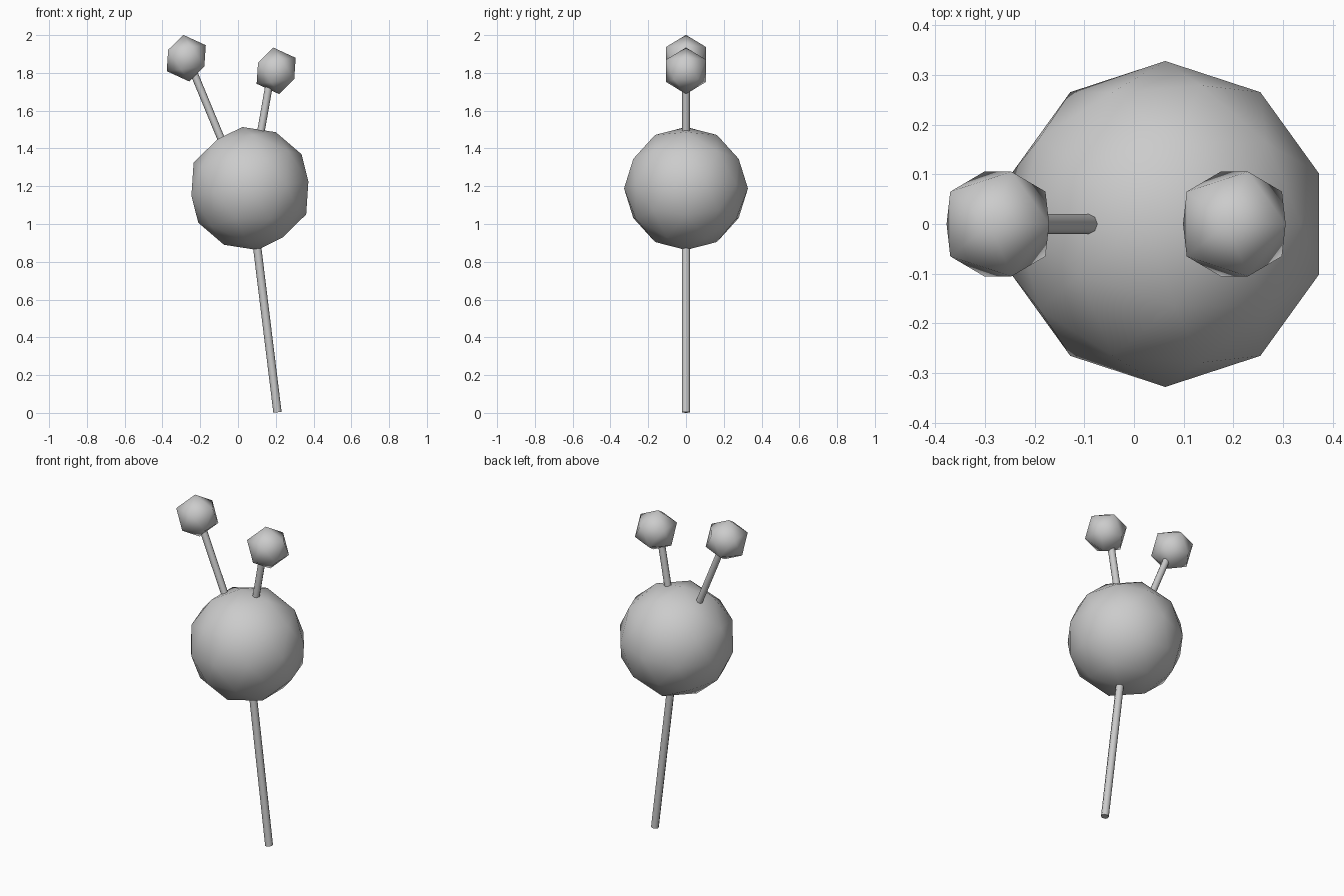
import bpy, math
from mathutils import Vector

if "Cube" in bpy.data.objects:
    bpy.data.objects.remove(bpy.data.objects["Cube"])

TILT = math.radians(-7)  # the whole figure leans to the left


def ball(name, x, z, radius, subdivisions):
    bpy.ops.mesh.primitive_ico_sphere_add(
        subdivisions=subdivisions, radius=radius,
        location=(x, 0, z), rotation=(0, TILT, 0))
    bpy.context.object.name = name
    bpy.ops.object.shade_smooth()


def rod(name, start, end, radius):
    a, b = Vector((start[0], 0, start[1])), Vector((end[0], 0, end[1]))
    d = b - a
    bpy.ops.mesh.primitive_cylinder_add(
        vertices=8, radius=radius, depth=d.length, location=(a + b) / 2,
        rotation=(0, math.atan2(d.x, d.z), 0))
    bpy.context.object.name = name
    bpy.ops.object.shade_smooth_by_angle(angle=math.radians(50))


# Round body on a thin stick
ball("body", 0.063, 1.188, 0.328, 2)
rod("stick", (0.209, 0.003), (0.09, 0.97), 0.022)

# Two stalks, each with a small ball on the end
ball("left_tip", -0.274, 1.878, 0.124, 1)
ball("right_tip", 0.202, 1.811, 0.124, 1)
rod("left_stalk", (-0.06, 1.38), (-0.262, 1.868), 0.02)
rod("right_stalk", (0.109, 1.42), (0.176, 1.80), 0.02)
